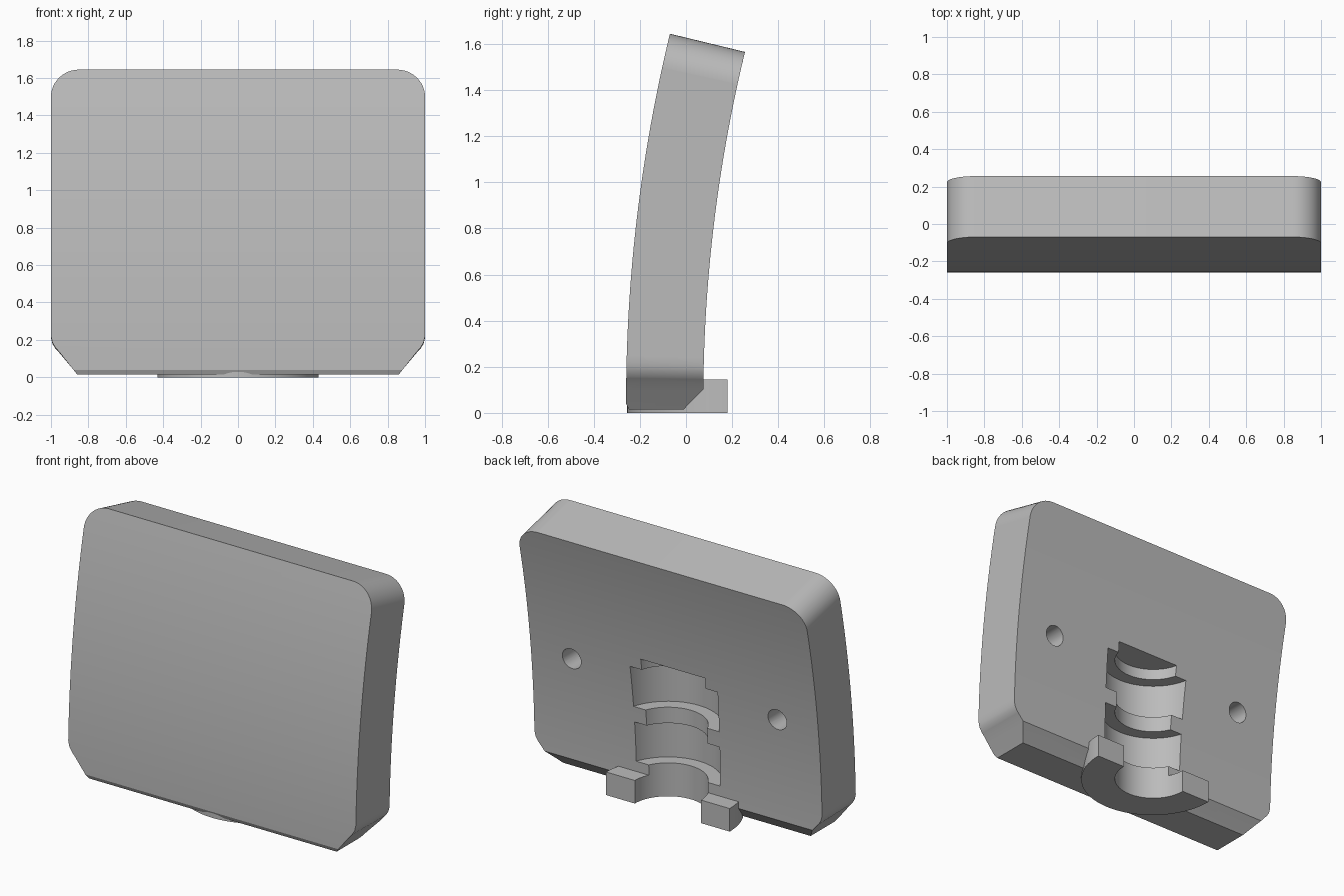
import bpy, bmesh, math
from mathutils import Vector

cube = bpy.data.objects.get("Cube")
if cube:
    bpy.data.objects.remove(cube)

grey = bpy.data.materials.new("plain_grey")
grey.use_nodes = True
COLOUR = (0.5, 0.5, 0.5, 1)
grey.diffuse_color = COLOUR
grey.node_tree.nodes["Principled BSDF"].inputs["Base Color"].default_value = COLOUR

FRONT, BACK = -0.26, 0.075        # plate faces where it is upright
BEND_Z, RADIUS = 0.05, 6.78       # start height and front radius of the bend
AXIS_Y = 0.18                     # axis of the socket behind the plate


def make_object(name, bm):
    bmesh.ops.recalc_face_normals(bm, faces=bm.faces)
    mesh = bpy.data.meshes.new(name)
    bm.to_mesh(mesh)
    bm.free()
    mesh.materials.append(grey)
    obj = bpy.data.objects.new(name, mesh)
    bpy.context.collection.objects.link(obj)
    return obj


def extrude(bm, points, direction):
    face = bm.faces.new([bm.verts.new(p) for p in points])
    result = bmesh.ops.extrude_face_region(bm, geom=[face], use_keep_orig=True)
    verts = [v for v in result["geom"] if isinstance(v, bmesh.types.BMVert)]
    bmesh.ops.translate(bm, verts=verts, vec=direction)


def slice_plane(bm, point, normal, trim=False):
    result = bmesh.ops.bisect_plane(bm, geom=bm.verts[:] + bm.edges[:] + bm.faces[:],
                                    plane_co=point, plane_no=normal, clear_outer=trim)
    if trim:
        edges = [e for e in result["geom_cut"] if isinstance(e, bmesh.types.BMEdge)]
        bmesh.ops.holes_fill(bm, edges=edges)


def combine(target, tool, operation):
    mod = target.modifiers.new(operation, "BOOLEAN")
    mod.operation, mod.object, mod.solver = operation, tool, "EXACT"
    bpy.context.view_layer.objects.active = target
    bpy.ops.object.modifier_apply(modifier=mod.name)
    bpy.data.objects.remove(tool)


# Plate outline: clipped lower corners, rounded upper corners
half = [(0.86, 0.015), (0.955, 0.135), (0.975, 0.157), (0.992, 0.185), (1, 0.22)]
TOP, CORNER = 1.66, 0.15
for i in range(13):
    a = math.radians(90 * i / 12)
    half.append((1 - CORNER + CORNER * math.cos(a), TOP - CORNER + CORNER * math.sin(a)))
outline = half + [(-x, z) for x, z in reversed(half)]

bm = bmesh.new()
extrude(bm, [(x, FRONT, z) for x, z in outline], (0, BACK - FRONT, 0))
# Lower back chamfer and small lower front edge break
slice_plane(bm, (0, -0.01, 0.015), Vector((0, 0.09, -0.085)), True)
slice_plane(bm, (0, FRONT, 0.04), Vector((0, -0.025, -0.012)), True)
# Slices so the plate can bend backwards
for i in range(32):
    slice_plane(bm, (0, 0, BEND_Z + (TOP - BEND_Z) * i / 32), (0, 0, 1))
for v in bm.verts:
    if v.co.z > BEND_Z:
        angle = (v.co.z - BEND_Z) / RADIUS
        r = RADIUS - (v.co.y - FRONT)
        v.co.y = FRONT + RADIUS - r * math.cos(angle)
        v.co.z = BEND_Z + r * math.sin(angle)
plate = make_object("curved_plate", bm)

# Half-round flange at the foot of the socket
bm = bmesh.new()
ring = [math.pi * (1 + i / 48) for i in range(49)]
extrude(bm, [(0.43 * math.cos(a), AXIS_Y + 0.435 * math.sin(a), 0) for a in ring], (0, 0, 0.145))
combine(plate, make_object("half_flange", bm), "UNION")

# Stepped round socket, turned from a profile
NARROW, WIDE = 0.23, 0.31
steps = [(-0.1, 0.21, NARROW), (0.21, 0.46, WIDE), (0.46, 0.56, NARROW),
         (0.56, 0.82, WIDE), (0.82, 0.89, NARROW)]
profile = [(0, steps[0][0])]
for low, high, r in steps:
    profile += [(r, low), (r, high)]
profile.append((0, steps[-1][1]))
bm = bmesh.new()
verts = [bm.verts.new((r, AXIS_Y, z)) for r, z in profile]
edges = [bm.edges.new(pair) for pair in zip(verts, verts[1:])]
bmesh.ops.spin(bm, geom=verts + edges, cent=(0, AXIS_Y, 0), axis=(0, 0, 1),
               angle=math.tau, steps=64)
bmesh.ops.remove_doubles(bm, verts=bm.verts, dist=0.0005)
combine(plate, make_object("socket_cutter", bm), "DIFFERENCE")

# Two blind screw holes in the back
for side in (-1, 1):
    bm = bmesh.new()
    circle = [math.tau * i / 32 for i in range(32)]
    extrude(bm, [(side * 0.715 + 0.065 * math.cos(a), -0.06, 0.755 + 0.065 * math.sin(a))
                 for a in circle], (0, 0.4, 0))
    combine(plate, make_object("hole_cutter", bm), "DIFFERENCE")

bpy.ops.object.select_all(action="DESELECT")
plate.select_set(True)
bpy.context.view_layer.objects.active = plate
bpy.ops.object.shade_smooth_by_angle(angle=math.radians(25))
